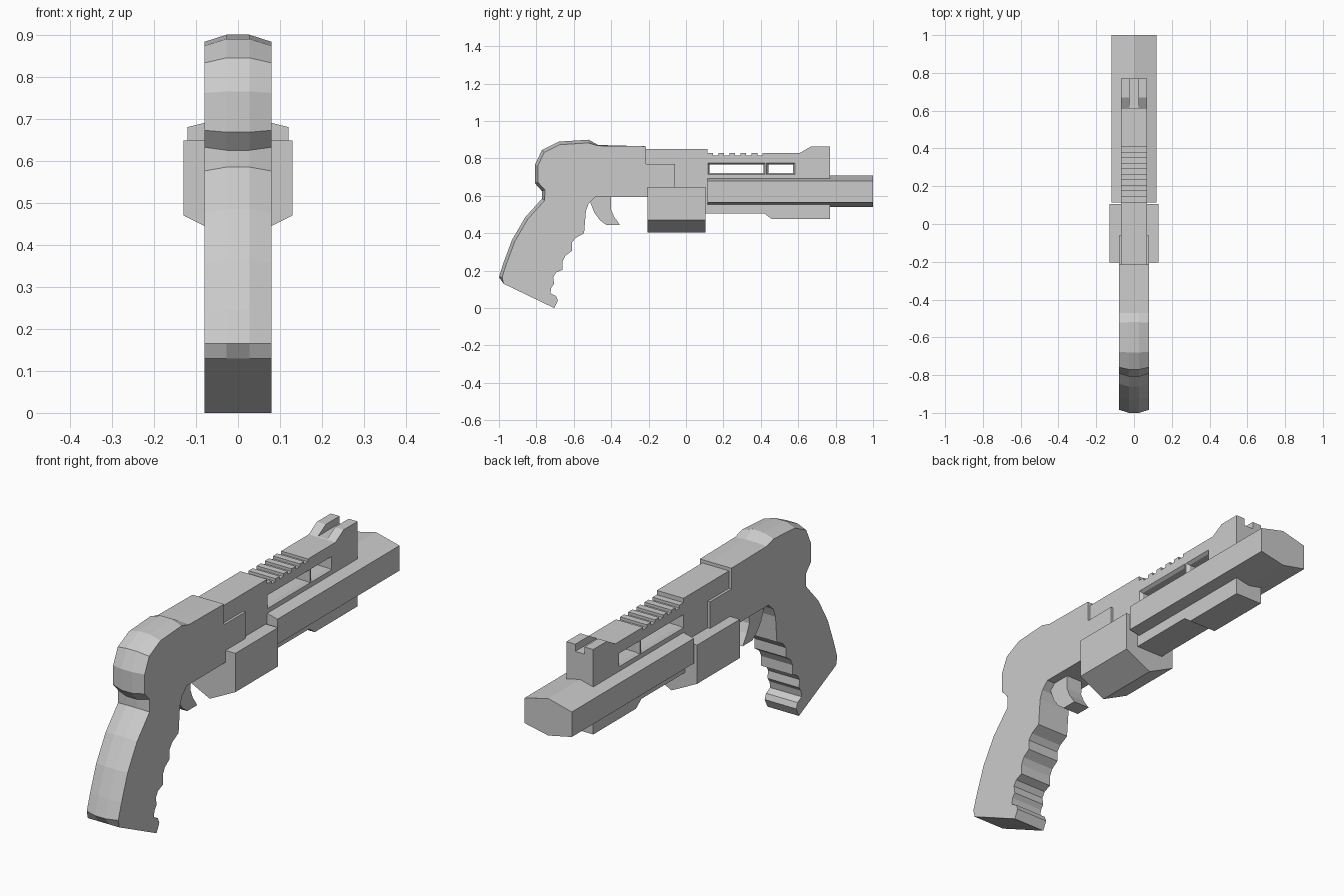
import bpy, bmesh
from mathutils import Vector

if "Cube" in bpy.data.objects:
    bpy.data.objects.remove(bpy.data.objects["Cube"])


def loft(name, layers):
    """Join matching closed outlines; layers = [(x, [(y, z), ...]), ...]."""
    bm = bmesh.new()
    rings = [[bm.verts.new((x, y, z)) for y, z in pts] for x, pts in layers]
    n = len(rings[0])
    for a, b in zip(rings, rings[1:]):
        for i in range(n):
            j = (i + 1) % n
            bm.faces.new((a[i], a[j], b[j], b[i]))
    bm.faces.new(rings[0])
    bm.faces.new(rings[-1])
    bmesh.ops.recalc_face_normals(bm, faces=bm.faces)
    me = bpy.data.meshes.new(name)
    bm.to_mesh(me)
    bm.free()
    ob = bpy.data.objects.new(name, me)
    bpy.context.collection.objects.link(ob)
    return ob


def slab(name, half, pts):
    return loft(name, [(-half, pts), (half, pts)])


def prism_y(name, y0, y1, section):
    """Extrude an (x, z) section along y."""
    ob = slab(name, 1, section)
    for v in ob.data.vertices:
        s, x, z = v.co
        v.co = (x, y0 if s < 0 else y1, z)
    bm = bmesh.new()
    bm.from_mesh(ob.data)
    bmesh.ops.recalc_face_normals(bm, faces=bm.faces)
    bm.to_mesh(ob.data)
    bm.free()
    return ob


def rect(y0, y1, z0, z1):
    return [(y0, z0), (y1, z0), (y1, z1), (y0, z1)]


def cut(ob, cutter):
    cutter.hide_render = True
    mod = ob.modifiers.new("cut", 'BOOLEAN')
    mod.object = cutter
    mod.solver = 'EXACT'
    bpy.context.view_layer.objects.active = ob
    bpy.ops.object.modifier_apply(modifier=mod.name)
    bpy.data.objects.remove(cutter)


# Grip frame: faceted back, finger grooves in front
back = [(-.215, .865), (-.47, .872), (-.52, .9), (-.68, .89), (-.77, .845),
        (-.808, .765), (-.808, .668), (-.77, .625), (-.77, .585), (-.86, .485),
        (-.93, .365), (-.975, .245), (-1, .165)]
front = [(-.975, .13), (-.705, 0), (-.685, .04), (-.695, .065), (-.725, .08),
         (-.72, .11), (-.705, .13), (-.71, .165), (-.695, .19), (-.66, .205),
         (-.66, .25), (-.645, .28), (-.61, .305), (-.61, .35), (-.59, .375),
         (-.545, .4), (-.535, .52), (-.52, .56), (-.485, .593), (-.06, .593),
         (-.06, .77), (-.215, .77)]
edge = []
for i, p in enumerate(back):
    a, b = Vector(back[max(i - 1, 0)]), Vector((back + front)[i + 1])
    t = (b - a).normalized()
    edge.append(tuple(Vector(p) + Vector((-t.y, t.x)) * (.017 if i > 1 else .004 * i)))
loft("grip_frame", [(-.08, edge + front), (-.027, back + front),
                    (.027, back + front), (.08, edge + front)])

# Trigger
slab("trigger", .04, [(-.52, .61), (-.51, .56), (-.49, .51), (-.46, .47), (-.425, .443),
                      (-.353, .443), (-.385, .49), (-.402, .53), (-.4, .61)])

# Upper body with serrations, sight block and underside rail
top = [(-.215, .6), (-.215, .85), (.115, .85), (.115, .83)]
for k in range(5):
    y = .145 + .059 * k
    top += [(y, .83), (y, .817), (y + .029, .817), (y + .029, .83)]
top += [(.61, .83), (.67, .865), (.77, .865), (.77, .475), (.46, .475),
        (.42, .505), (.05, .505), (.05, .6)]
body = slab("upper_body", .068, top)
for y0, y1 in ((.115, .425), (.43, .583)):
    outer = rect(y0, y1, .713, .777)
    inner = rect(y0 + .01, y1 - .01, .723, .767)
    cut(body, loft("window_cutter", [(-.07, outer), (-.055, inner), (.055, inner), (.07, outer)]))
cut(body, slab("sight_cutter", .023, rect(.6, .8, .832, .9)))

# Six-sided barrel
prism_y("barrel", .115, 1, [(0, .71), (.12, .68), (.12, .565), (0, .54), (-.12, .565), (-.12, .68)])

# Wide middle housing with a V-shaped underside
prism_y("middle_housing", -.205, .105, [(.13, .648), (.13, .47), (0, .405), (-.13, .47), (-.13, .648)])
